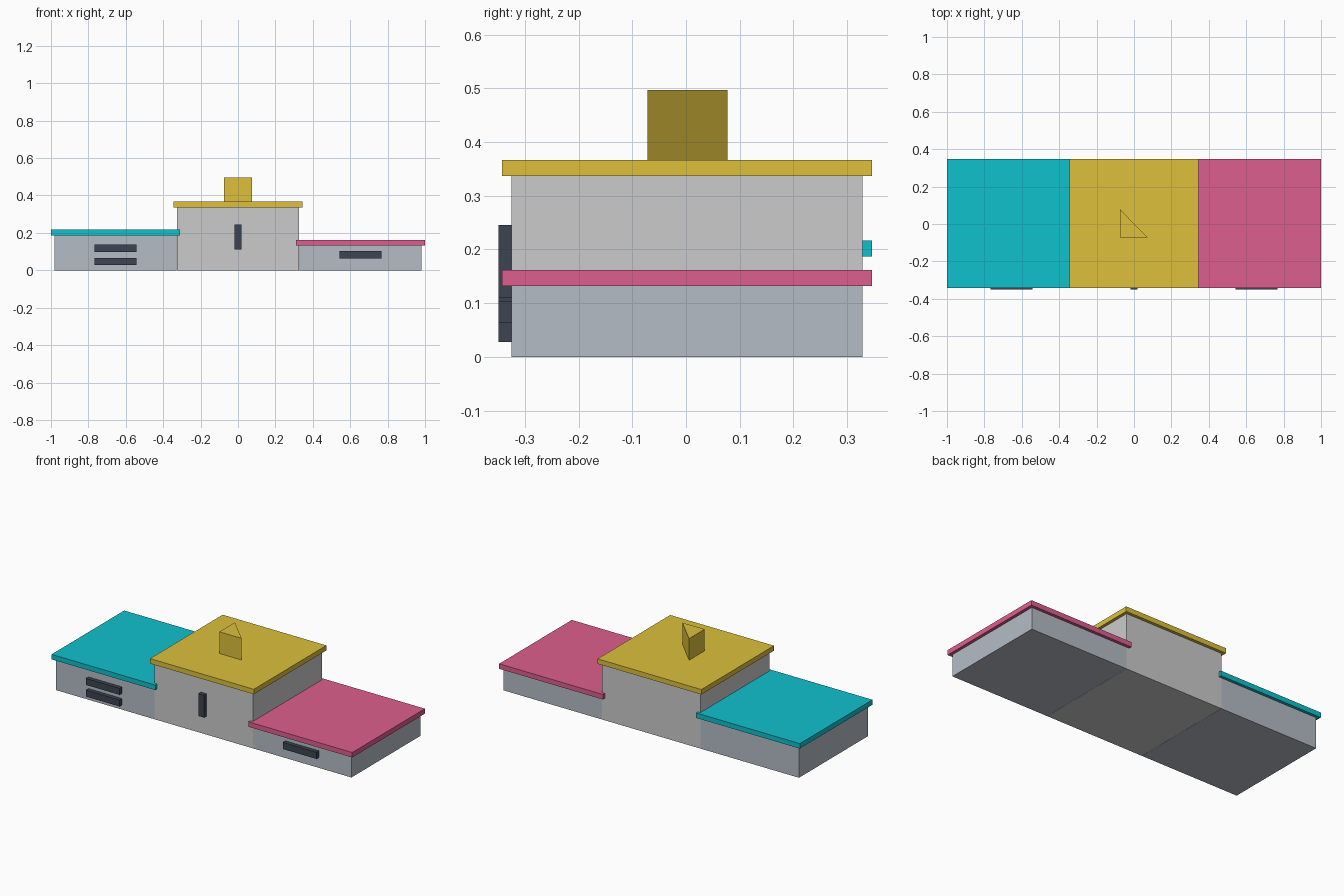
import bpy, bmesh

if "Cube" in bpy.data.objects:
    bpy.data.objects.remove(bpy.data.objects["Cube"])


def material(name, rgb):
    # 8-bit display colour to linear
    m = bpy.data.materials.new(name)
    m.diffuse_color = [(c / 255 / 12.92 if c < 11 else ((c / 255 + 0.055) / 1.055) ** 2.4) for c in rgb] + [1]
    m.use_nodes = True
    m.node_tree.nodes["Principled BSDF"].inputs["Base Color"].default_value = m.diffuse_color
    return m


def prism(name, outline, z0, z1, mat=None):
    bm = bmesh.new()
    base = bm.faces.new([bm.verts.new((x, y, z0)) for x, y in outline])
    top = bmesh.ops.extrude_face_region(bm, geom=[base], use_keep_orig=True)
    verts = [v for v in top["geom"] if isinstance(v, bmesh.types.BMVert)]
    bmesh.ops.translate(bm, verts=verts, vec=(0, 0, z1 - z0))
    bmesh.ops.recalc_face_normals(bm, faces=bm.faces)
    mesh = bpy.data.meshes.new(name)
    bm.to_mesh(mesh)
    bm.free()
    obj = bpy.data.objects.new(name, mesh)
    bpy.context.collection.objects.link(obj)
    if mat:
        mesh.materials.append(mat)
    return obj


def box(name, x, y0, y1, half_x, z0, z1, mat=None):
    a, b = x - half_x, x + half_x
    return prism(name, [(a, y0), (b, y0), (b, y1), (a, y1)], z0, z1, mat)


teal = material("teal", (16, 193, 205))
yellow = material("yellow", (221, 192, 60))
pink = material("pink", (222, 95, 142))
wall = material("blue_grey", (181, 188, 198))
pale = material("pale_grey", (218, 219, 221))
dark = material("dark_slate", (60, 68, 82))

# Three blocks with overhanging slab roofs
CY, BODY, ROOF, SLAB = 0.002, 0.327, 0.345, 0.03
for name, x, h, body_mat, roof_mat in (
        ("left_wing", -0.655, 0.187, wall, teal),
        ("centre_block", 0.0, 0.337, pale, yellow),
        ("right_wing", 0.655, 0.132, wall, pink)):
    box(name, x, CY - BODY, CY + BODY, BODY, 0, h, body_mat)
    box(name + "_roof", x, CY - ROOF, CY + ROOF, ROOF, h, h + SLAB, roof_mat)

# Windows standing proud of the front walls
for name, x, half, z0, z1 in (
        ("left_lower_window", -0.655, 0.112, 0.028, 0.067),
        ("left_upper_window", -0.655, 0.112, 0.098, 0.137),
        ("centre_window", 0.0, 0.019, 0.111, 0.246),
        ("right_window", 0.655, 0.112, 0.063, 0.103)):
    box(name, x, -0.349, CY - BODY + 0.002, half, z0, z1, dark)

# Triangular rooftop marker
prism("roof_marker", [(-0.074, -0.072), (0.074, -0.072), (-0.074, 0.077)], 0.366, 0.497, yellow)
